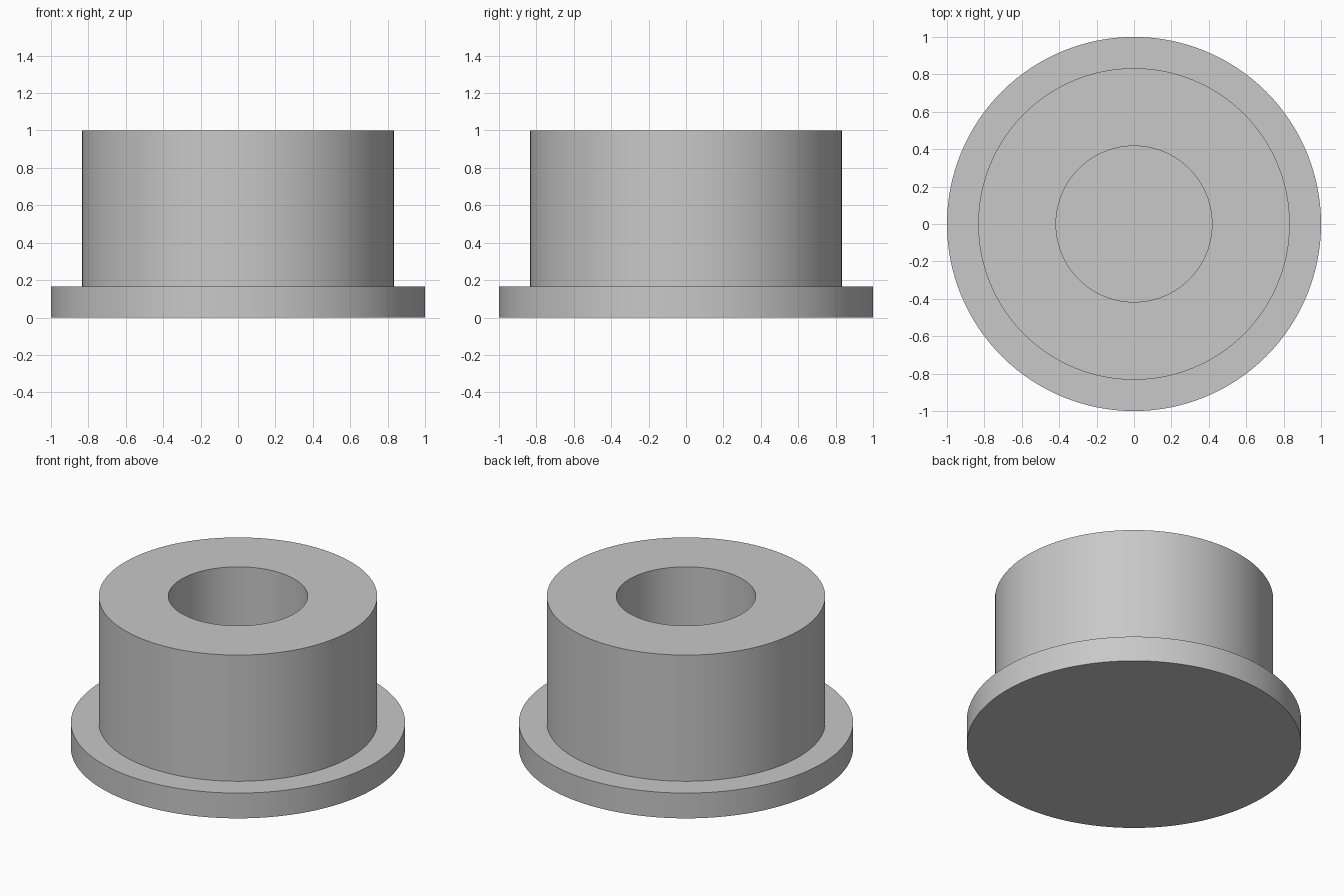
import bpy
import bmesh
import math

if "Cube" in bpy.data.objects:
    bpy.data.objects.remove(bpy.data.objects["Cube"], do_unlink=True)

SEGMENTS = 128
FLANGE_RADIUS = 1.0
BODY_RADIUS = 0.833
BORE_RADIUS = 0.417
FLANGE_HEIGHT = 0.167
HEIGHT = 1.0

# Plain grey material
grey = bpy.data.materials.new("plain_grey")
grey.use_nodes = True
colour = (0.58, 0.58, 0.58, 1)
grey.diffuse_color = colour
grey.node_tree.nodes["Principled BSDF"].inputs["Base Color"].default_value = colour


def lathe(name, profile):
    """Revolve a radius/height profile around the z axis."""
    bm = bmesh.new()
    verts = [bm.verts.new((r, 0, z)) for r, z in profile]
    edges = [bm.edges.new(pair) for pair in zip(verts, verts[1:])]
    bmesh.ops.spin(bm, geom=verts + edges, cent=(0, 0, 0), axis=(0, 0, 1),
                   angle=math.tau, steps=SEGMENTS)
    bmesh.ops.remove_doubles(bm, verts=bm.verts, dist=0.0001)
    bmesh.ops.recalc_face_normals(bm, faces=bm.faces)
    mesh = bpy.data.meshes.new(name)
    bm.to_mesh(mesh)
    bm.free()
    mesh.materials.append(grey)
    obj = bpy.data.objects.new(name, mesh)
    bpy.context.collection.objects.link(obj)
    bpy.ops.object.select_all(action='DESELECT')
    obj.select_set(True)
    bpy.context.view_layer.objects.active = obj
    bpy.ops.object.shade_smooth_by_angle(angle=math.radians(30))
    return obj


# Flanged bushing with a closed base and a blind bore
lathe("flanged_bushing", [
    (0, 0),
    (FLANGE_RADIUS, 0),
    (FLANGE_RADIUS, FLANGE_HEIGHT),
    (BODY_RADIUS, FLANGE_HEIGHT),
    (BODY_RADIUS, HEIGHT),
    (BORE_RADIUS, HEIGHT),
    (BORE_RADIUS, FLANGE_HEIGHT),
    (0, FLANGE_HEIGHT),
])
